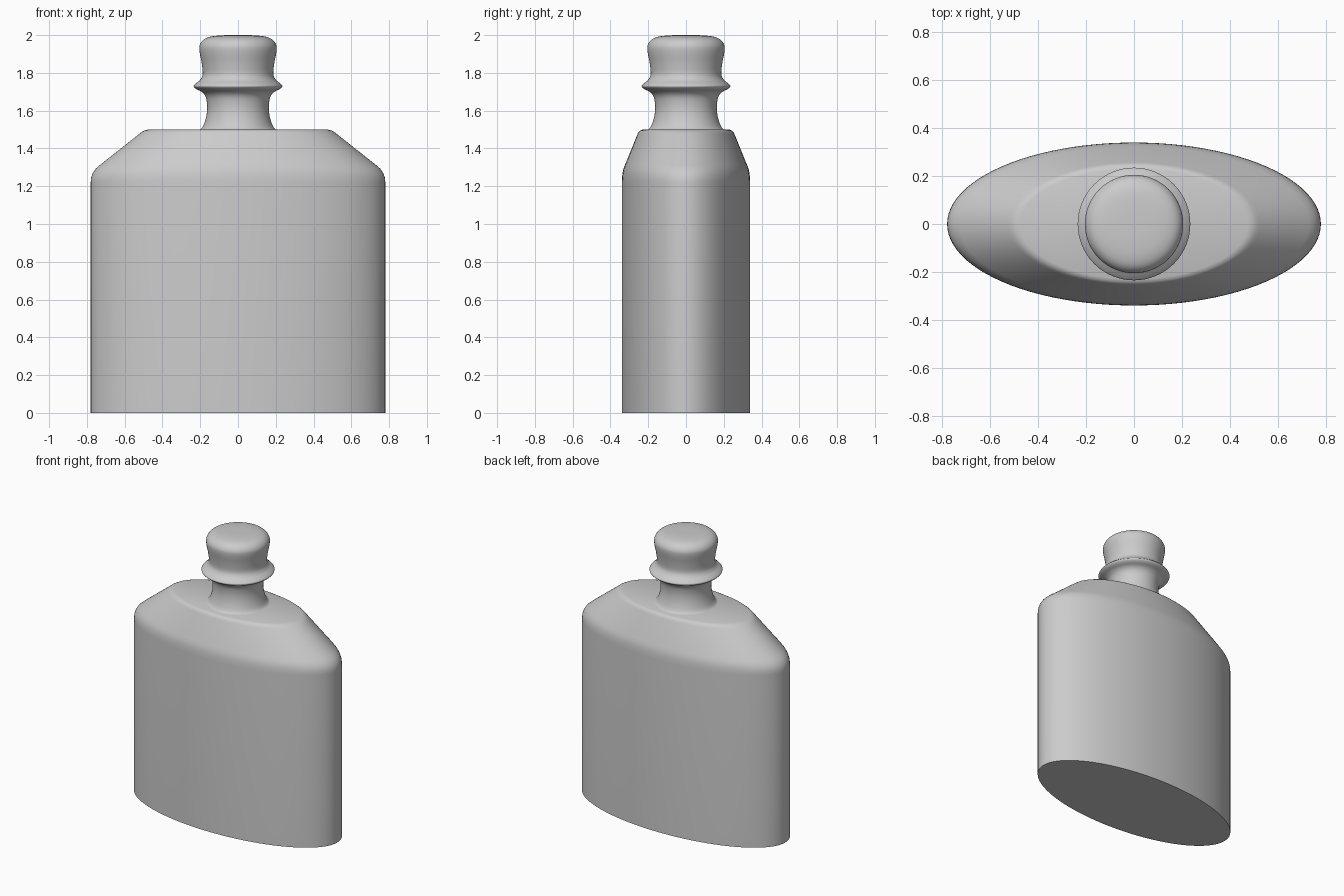
import bpy, bmesh, math

if "Cube" in bpy.data.objects:
    bpy.data.objects.remove(bpy.data.objects["Cube"], do_unlink=True)

grey = bpy.data.materials.new("plain grey")
grey.use_nodes = True
color = (0.6, 0.6, 0.6, 1)
grey.diffuse_color = color
grey.node_tree.nodes["Principled BSDF"].inputs["Base Color"].default_value = color


def loft(name, rings, sides, angle):
    """Stack elliptical rings (rx, ry, z) into a closed, smooth shaded solid."""
    bm = bmesh.new()
    loops = []
    for rx, ry, z in rings:
        turns = [math.tau * i / sides for i in range(sides)]
        loops.append([bm.verts.new((rx * math.cos(t), ry * math.sin(t), z)) for t in turns])
    for low, high in zip(loops, loops[1:]):
        for i in range(sides):
            j = (i + 1) % sides
            bm.faces.new((low[i], low[j], high[j], high[i]))
    bm.faces.new(loops[0][::-1])
    bm.faces.new(loops[-1])
    mesh = bpy.data.meshes.new(name)
    bm.to_mesh(mesh)
    bm.free()
    mesh.materials.append(grey)
    obj = bpy.data.objects.new(name, mesh)
    bpy.context.collection.objects.link(obj)
    bpy.ops.object.select_all(action='DESELECT')
    obj.select_set(True)
    bpy.context.view_layer.objects.active = obj
    bpy.ops.object.shade_smooth_by_angle(angle=math.radians(angle))
    return obj


def smooth_profile(points, steps=5):
    """Catmull-Rom curve through (radius, height) points."""
    padded = [points[0]] + points + [points[-1]]
    curve = []
    for a, b, c, d in zip(padded, padded[1:], padded[2:], padded[3:]):
        for s in range(steps):
            t = s / steps
            curve.append([0.5 * (2 * q + (r - p) * t + (2 * p - 5 * q + 4 * r - w) * t ** 2
                                 + (3 * q - p - 3 * r + w) * t ** 3)
                          for p, q, r, w in zip(a, b, c, d)])
    return curve + [points[-1]]


# Flat oval flask body with rounded shoulder edges
body = [(0.78, 0.34, 0), (0.78, 0.34, 1.22), (0.778, 0.339, 1.245), (0.769, 0.336, 1.27),
        (0.753, 0.331, 1.293), (0.73, 0.323, 1.313), (0.525, 0.257, 1.475),
        (0.51, 0.251, 1.487), (0.495, 0.243, 1.495), (0.475, 0.23, 1.5)]
loft("flask_body", body, 96, 40)

# Turned neck, rim and stopper in one profile
neck = [(0.215, 1.495), (0.197, 1.503), (0.182, 1.525), (0.168, 1.57), (0.163, 1.62),
        (0.17, 1.67), (0.19, 1.698), (0.222, 1.715), (0.235, 1.73), (0.222, 1.745),
        (0.199, 1.765), (0.187, 1.795), (0.192, 1.85), (0.204, 1.915), (0.202, 1.95),
        (0.18, 1.978), (0.14, 1.993), (0.08, 1.999), (0.01, 2.0)]
loft("neck_and_stopper", [(r, r, z) for r, z in smooth_profile(neck)], 64, 60)
